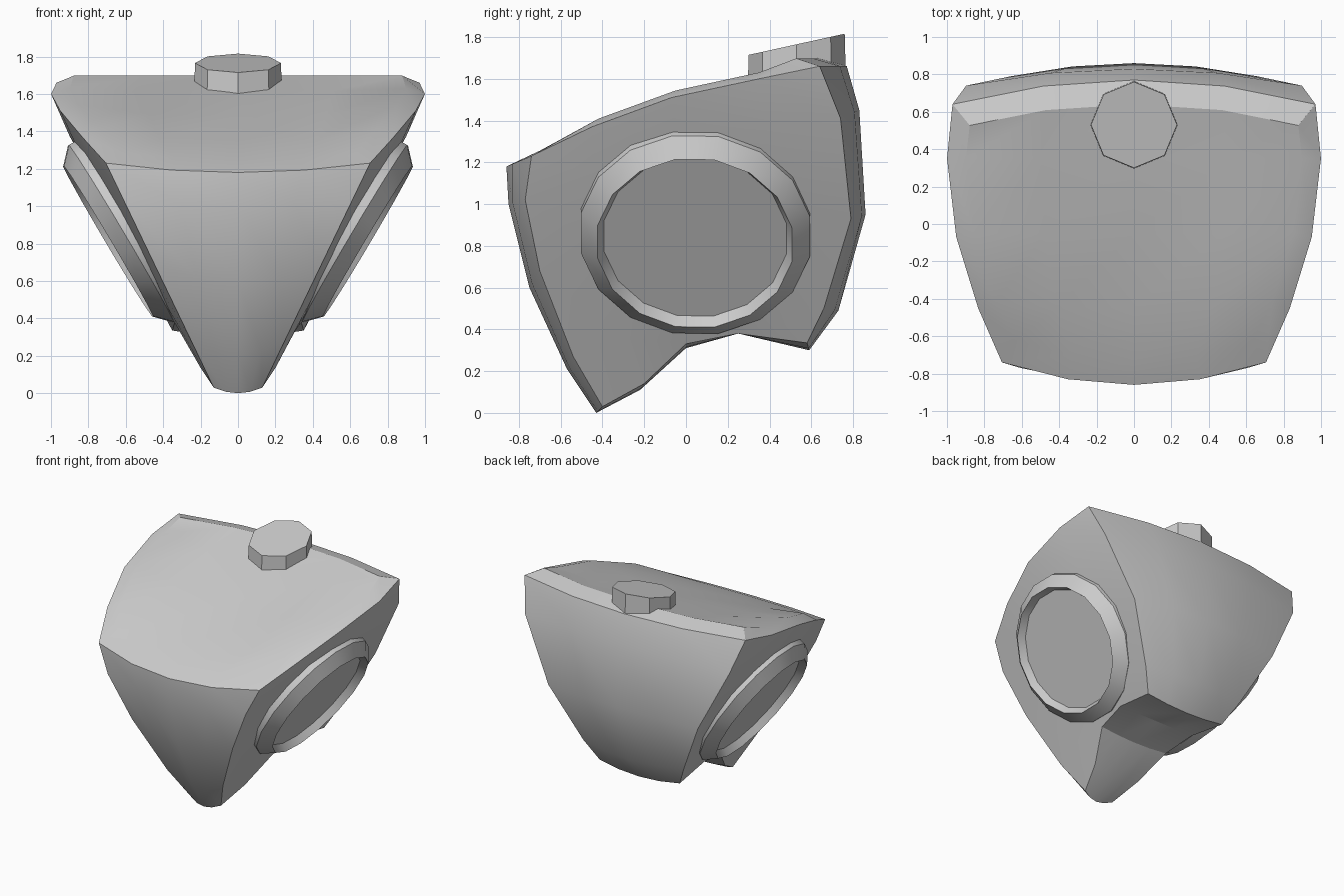
import bpy, bmesh, math
from mathutils import Vector

if "Cube" in bpy.data.objects:
    bpy.data.objects.remove(bpy.data.objects["Cube"])


def finish(name, bm, angle=32):
    bmesh.ops.recalc_face_normals(bm, faces=bm.faces[:])
    me = bpy.data.meshes.new(name)
    bm.to_mesh(me)
    bm.free()
    ob = bpy.data.objects.new(name, me)
    bpy.context.collection.objects.link(ob)
    bpy.ops.object.select_all(action='DESELECT')
    ob.select_set(True)
    bpy.context.view_layer.objects.active = ob
    bpy.ops.object.shade_smooth_by_angle(angle=math.radians(angle))
    return ob


def coons(front, back, bottom, top, j, k):
    """Fill a side profile from its four boundary curves, 5 points each (y, z)."""
    t, v = j / 4, k / 4
    f, b, lo, hi = ([Vector(p) for p in c] for c in (front, back, bottom, top))
    return (f[k] * (1 - t) + b[k] * t + lo[j] * (1 - v) + hi[j] * v
            - (lo[0] * (1 - t) + lo[4] * t) * (1 - v)
            - (hi[0] * (1 - t) + hi[4] * t) * v)


# Side profiles: on the centre line and at the side corners
CENTRE = (
    [(-.43, 0), (-.57, .21), (-.75, .60), (-.85, 1.0), (-.86, 1.18)],
    [(.59, .30), (.73, .49), (.86, .95), (.83, 1.45), (.77, 1.66)],
    [(-.43, 0), (-.22, .11), (0, .31), (.25, .38), (.59, .30)],
    [(-.86, 1.18), (-.45, 1.345), (-.05, 1.485), (.35, 1.62), (.77, 1.66)])
CORNER = (
    [(-.40, .03), (-.54, .27), (-.70, .68), (-.77, 1.02), (-.74, 1.23)],
    [(.58, .335), (.66, .50), (.79, .93), (.74, 1.41), (.64, 1.66)],
    [(-.40, .03), (-.20, .14), (0, .33), (.25, .38), (.58, .335)],
    [(-.74, 1.23), (-.45, 1.37), (-.07, 1.51), (.35, 1.60), (.64, 1.66)])
# Outward bulge of the sides, bottom row to top row, front to back
BULGE = [[0, .02, .03, .04, .075],
         [0, .03, .055, .07, .085],
         [0, .05, .095, .105, .095],
         [0, .06, .115, .125, .105],
         [0, .06, .11, .116, .058]]

# Body: subdivided cube bent onto the profiles
bm = bmesh.new()
bmesh.ops.create_cube(bm, size=2)
bmesh.ops.subdivide_edges(bm, edges=bm.edges[:], cuts=3, use_grid_fill=True)
top_faces = [f for f in bm.faces if f.calc_center_median().z > .99]
for vert in bm.verts:
    s = vert.co.x
    j, k = round((vert.co.y + 1) * 2), round((vert.co.z + 1) * 2)
    corner = coons(*CORNER, j, k)
    p = coons(*CENTRE, j, k).lerp(corner, s * s)
    vert.co = (s * (.13 + .48 * (corner.y - .03) + BULGE[k][j]), p.x, p.y)
bm.normal_update()
# Sloping band around the flat top panel, its inner edge raised
bmesh.ops.inset_region(bm, faces=top_faces, thickness=.1, depth=0, use_even_offset=True)
panel = set(top_faces)
for vert in {v for f in top_faces for v in f.verts}:
    if all(f in panel for f in vert.link_faces):
        continue
    if vert.co.y > .45:
        vert.co += Vector((0, -.03, .05))
    elif vert.co.y < -.55:
        vert.co += Vector((0, .04, .025))
    else:
        vert.co.z += .03
finish("body", bm, 25)

# Side rings with recessed discs, lathed around the tilted side axis
RING = [(.56, -.12), (.56, 0), (.475, .08), (.445, .025)]
SIDES = 16
axis = Vector((.86, -.03, -.51)).normalized()
across = Vector((0, 1, 0))
across = (across - axis * across.dot(axis)).normalized()
up = axis.cross(across)
for name, side in (("right_ring", 1), ("left_ring", -1)):
    bm = bmesh.new()
    loops = []
    for r, h in RING:
        loop = []
        for i in range(SIDES):
            a = 2 * math.pi * (i + .5) / SIDES
            p = (Vector((.626, .045, .853)) + axis * h
                 + across * r * math.cos(a) + up * r * math.sin(a))
            loop.append(bm.verts.new((p.x * side, p.y, p.z)))
        loops.append(loop)
    for lo, hi in zip(loops, loops[1:]):
        for i in range(SIDES):
            n = (i + 1) % SIDES
            bm.faces.new((lo[i], lo[n], hi[n], hi[i]))
    bm.faces.new(loops[0])
    bm.faces.new(loops[-1])
    finish(name, bm)

# Octagonal knob near the back of the top: upright sides, top sheared to the slope
bm = bmesh.new()
bmesh.ops.create_cone(bm, cap_ends=True, segments=8, radius1=.235, radius2=.23, depth=.19)
for vert in bm.verts:
    vert.co.z += 1.67 + .22 * vert.co.y
    vert.co.y += .53
finish("top_knob", bm)
